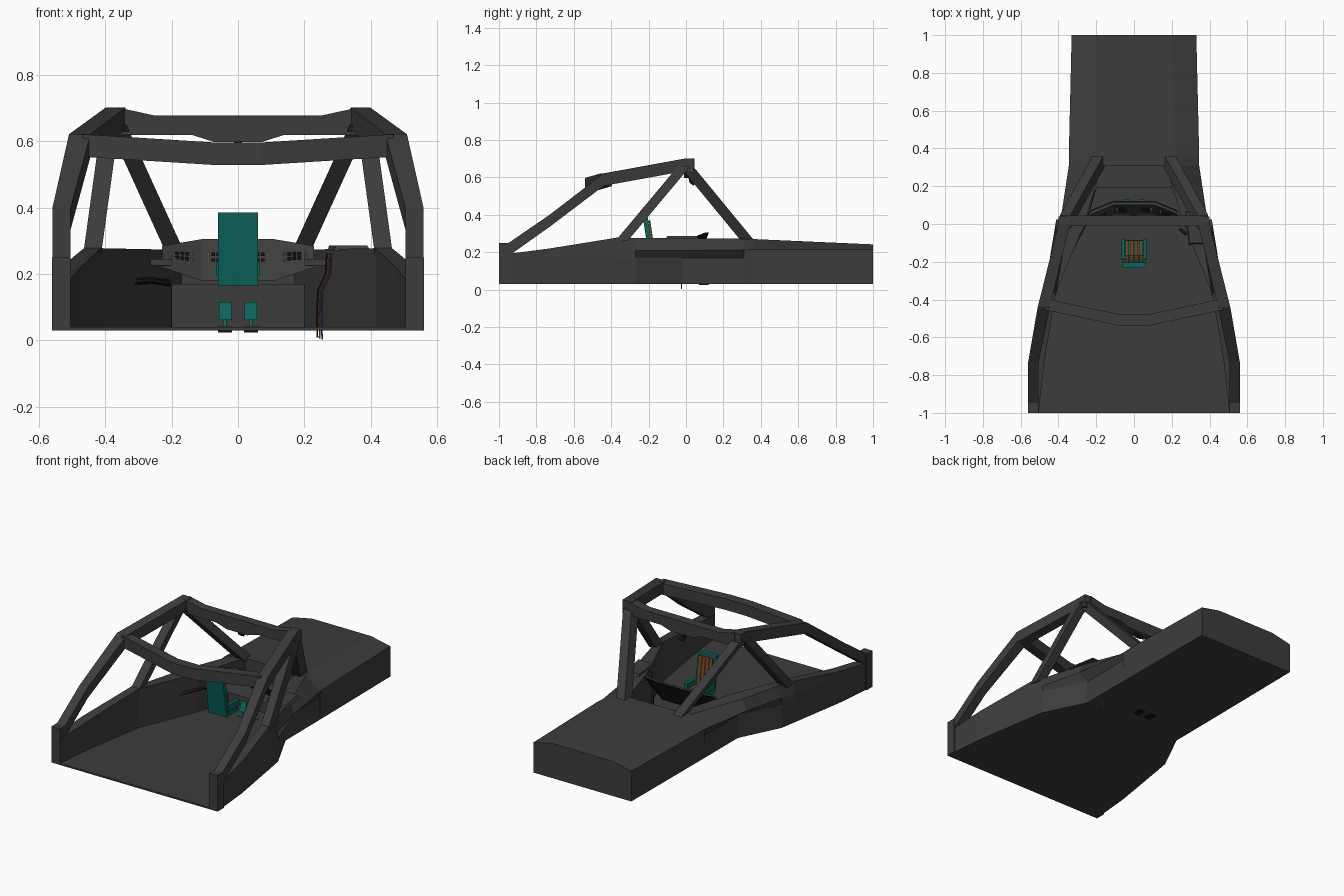
import bpy, bmesh
from mathutils import Vector

if "Cube" in bpy.data.objects:
    bpy.data.objects.remove(bpy.data.objects["Cube"])


def material(name, r, g, b):
    m = bpy.data.materials.new(name)
    m.diffuse_color = (r, g, b, 1)
    m.use_nodes = True
    m.node_tree.nodes["Principled BSDF"].inputs["Base Color"].default_value = m.diffuse_color
    return m


GREY = material("dark grey", .046, .046, .046)
BLACK = material("black", .006, .006, .006)
TEAL = material("teal", .004, .125, .105)
BROWN = material("brown", .17, .065, .022)
PURPLE = material("purple", .06, .02, .16)
ORANGE = material("orange", .35, .12, .02)
GREEN = material("green", .02, .25, .08)


def loft(name, rings, mat, mirror=False):
    """Skin a row of equal-length point rings and cap both ends."""
    bm = bmesh.new()
    vs = [[bm.verts.new(p) for p in r] for r in rings]
    n = len(rings[0])
    for a, b in zip(vs, vs[1:]):
        for i in range(n):
            j = (i + 1) % n
            bm.faces.new((a[i], a[j], b[j], b[i]))
    bm.faces.new(vs[0])
    bm.faces.new(vs[-1])
    bmesh.ops.recalc_face_normals(bm, faces=bm.faces)
    me = bpy.data.meshes.new(name)
    bm.to_mesh(me)
    bm.free()
    me.materials.append(mat)
    ob = bpy.data.objects.new(name, me)
    bpy.context.collection.objects.link(ob)
    if mirror:
        ob.modifiers.new("mirror", 'MIRROR')
    return ob


def box(name, x0, x1, y0, y1, z0, z1, mat, mirror=False):
    return loft(name, [[(x0, y0, z), (x1, y0, z), (x1, y1, z), (x0, y1, z)]
                       for z in (z0, z1)], mat, mirror)


def beam(name, path, u, v, mat, mirror=False):
    """Sweep a parallelogram with half-axes u and v along a path."""
    u, v = Vector(u), Vector(v)
    return loft(name, [[Vector(p) - u - v, Vector(p) + u - v, Vector(p) + u + v, Vector(p) - u + v]
                       for p in path], mat, mirror)


def cable(name, pts, mat, r=.003):
    cu = bpy.data.curves.new(name, 'CURVE')
    cu.dimensions = '3D'
    cu.bevel_depth, cu.bevel_resolution = r, 0
    sp = cu.splines.new('POLY')
    sp.points.add(len(pts) - 1)
    for p, q in zip(sp.points, pts):
        p.co = (*q, 1)
    cu.materials.append(mat)
    bpy.context.collection.objects.link(bpy.data.objects.new(name, cu))


# Hull floor
plan = [(.56, -1), (.535, -.73), (.46, -.27), (.336, -.02), (.335, .31)]
outline = plan + [(-x, y) for x, y in reversed(plan)]
loft("floor", [[(x, y, z) for x, y in outline] for z in (.03, .04)], GREY)

# Tub side walls: y, lower x, shoulder x, rim x, inner x, z of undercut, shoulder, rim
stations = [(-1, .56, .56, .56, .505, .13, .16, .185),
            (-.73, .535, .535, .535, .475, .14, .18, .22),
            (-.37, .477, .475, .465, .415, .16, .20, .278),
            (-.27, .46, .455, .43, .375, .17, .21, .277),
            (-.02, .336, .395, .365, .27, .17, .21, .275),
            (.31, .335, .345, .24, .17, .17, .212, .272)]
loft("side_wall", [[(xb, y, .03), (xb, y, z1), (xm, y, z2), (xt, y, z3), (xi, y, z3), (xi, y, .035)]
                   for y, xb, xm, xt, xi, z1, z2, z3 in stations], GREY, True)

# Closed nose behind the tub, with a ledge at its foot
loft("nose", [[(-xb, y, .03), (xb, y, .03), (xs, y, zs), (xt, y, zt), (-xt, y, zt), (-xs, y, zs)]
              for y, xb, xs, xt, zs, zt in [(.31, .335, .345, .24, .212, .272),
                                           (.37, .335, .345, .22, .215, .27),
                                           (1, .33, .33, .2, .215, .242)]], GREY)
box("bulkhead_ledge", -.2, .2, .19, .32, .035, .17, GREY)

# Front posts and roll cage
box("front_post", .505, .562, -1, -.94, .03, .25, GREY, True)
loft("roof_rail", [[(x0, y, zb), (x1, y, zb), (x1, y, zt), (x0, y, zt)]
                   for x0, x1, y, zb, zt in [(.505, .56, -.97, .165, .235), (.505, .56, -.73, .335, .40),
                                             (.445, .51, -.44, .555, .622), (.34, .40, 0, .635, .702),
                                             (.34, .40, .04, .62, .702)]], GREY, True)
beam("forward_strut", [(.385, -.01, .66), (.44, -.345, .26)], (.027, 0, 0), (0, .033, 0), GREY, True)
beam("rear_strut", [(.365, .01, .65), (.185, .335, .255)], (.028, 0, 0), (0, .036, 0), GREY, True)
beam("front_crossbar", [(-.47, -.425, .588), (-.07, -.51, .563), (.07, -.51, .563), (.47, -.425, .588)],
     (0, .03, 0), (0, 0, .034), GREY)
loft("top_crossbar", [[(x, -.01, zb), (x, .045, zb), (x, .045, zt), (x, -.01, zt)]
                      for x, zb, zt in [(-.36, .62, .702), (-.25, .62, .678), (-.14, .62, .678), (-.07, .598, .678),
                                        (.07, .598, .678), (.14, .62, .678), (.25, .62, .678), (.36, .62, .702)]], GREY)
beam("overhead_hook", [(0, .02, .60), (0, .025, .575), (0, .045, .56)], (.012, 0, 0), (0, .006, .004), BLACK)

# Seat: leaning back, base, armrests, padded strips
beam("seat_back", [(0, -.185, .165), (0, -.217, .385)], (.06, 0, 0), (0, .013, 0), TEAL)
box("seat_base", -.06, .06, -.19, -.085, .165, .195, TEAL)
box("armrest", .047, .067, -.19, -.08, .195, .235, TEAL, True)
for i in range(4):
    x = -.036 + .024 * i
    box("seat_strip", x - .0095, x + .0095, -.17, -.087, .193, .203, BROWN)
    beam("back_strip", [(x, -.172, .205), (x, -.196, .37)], (.0105, 0, 0), (0, .005, 0), BROWN)

# Pedals
box("pedal_foot", .018, .06, .075, .125, .032, .043, TEAL, True)
beam("pedal_stem", [(.039, .10, .04), (.039, .112, .075)], (.005, 0, 0), (0, .005, 0), TEAL, True)
beam("pedal_pad", [(.039, .10, .062), (.039, .122, .115)], (.019, 0, 0), (0, .007, 0), TEAL, True)
box("pedal_mount", .018, .06, .07, .12, .024, .031, BLACK, True)

# Instrument console: three facets leaning away from the seat
edges = [(-.23, .0, .22, .05, .285), (-.11, .05, .18, .10, .305),
         (.11, .05, .18, .10, .305), (.23, .0, .22, .05, .285)]


def console(name, front, back, mat):
    loft(name, [[(x, yb + front, zb), (x, yt + front, zt), (x, yt + back, zt), (x, yb + back, zb)]
                for x, yb, zb, yt, zt in edges], mat)


console("console_panel", 0, .014, GREY)
console("console_back", .014, .022, BLACK)
box("console_arm", .2, .29, .0, .03, .225, .245, GREY, True)


def on_console(x, t):
    k = max(0, abs(x) - .11) / .12
    yb, zb, zt = .05 - .05 * k, .18 + .04 * k, .305 - .02 * k
    return x, yb + .05 * t, zb + (zt - zb) * t


# Console gauges, switches and lamps
for s in (-1, 1):
    for cx in (.06, .17):
        for i in range(3):
            for j in range(2):
                x, y, z = on_console(s * (cx - .015 + .015 * i), .5 + .14 * j)
                box("switch", x - .005, x + .005, y - .008, y + .004, z - .005, z + .005, BLACK)
    for cx, mat in ((.09, ORANGE), (.14, GREEN), (.205, GREEN)):
        for t in (.47, .65):
            x, y, z = on_console(s * cx, t)
            box("lamp", x - .004, x + .004, y - .006, y + .004, z - .004, z + .004, mat)

# Control box on the right rim
loft("rim_control_box", [[(.29, -.11, .27), (.40, -.11, .27), (.37, .07, .27), (.27, .07, .27)],
                         [(.295, -.10, .286), (.39, -.10, .286), (.36, .06, .286), (.275, .06, .286)]], GREY)

# Cables along the left wall and down the right wall
for i, mat in enumerate((PURPLE, BROWN, BLACK)):
    d = .007 * i
    cable("left_cable", [(-.405, -.31, .19 - d), (-.335, -.16, .183 - d), (-.262, -.02, .188 - d),
                         (-.205, .18, .18 - d)], mat)
    cable("right_cable", [(.282 - d, -.055, .262), (.278 - d, -.05, .20), (.255 - d, -.03, .15),
                          (.252 - d, -.025, .06), (.254 - d, -.025, .003 * (1 + i))], mat)
